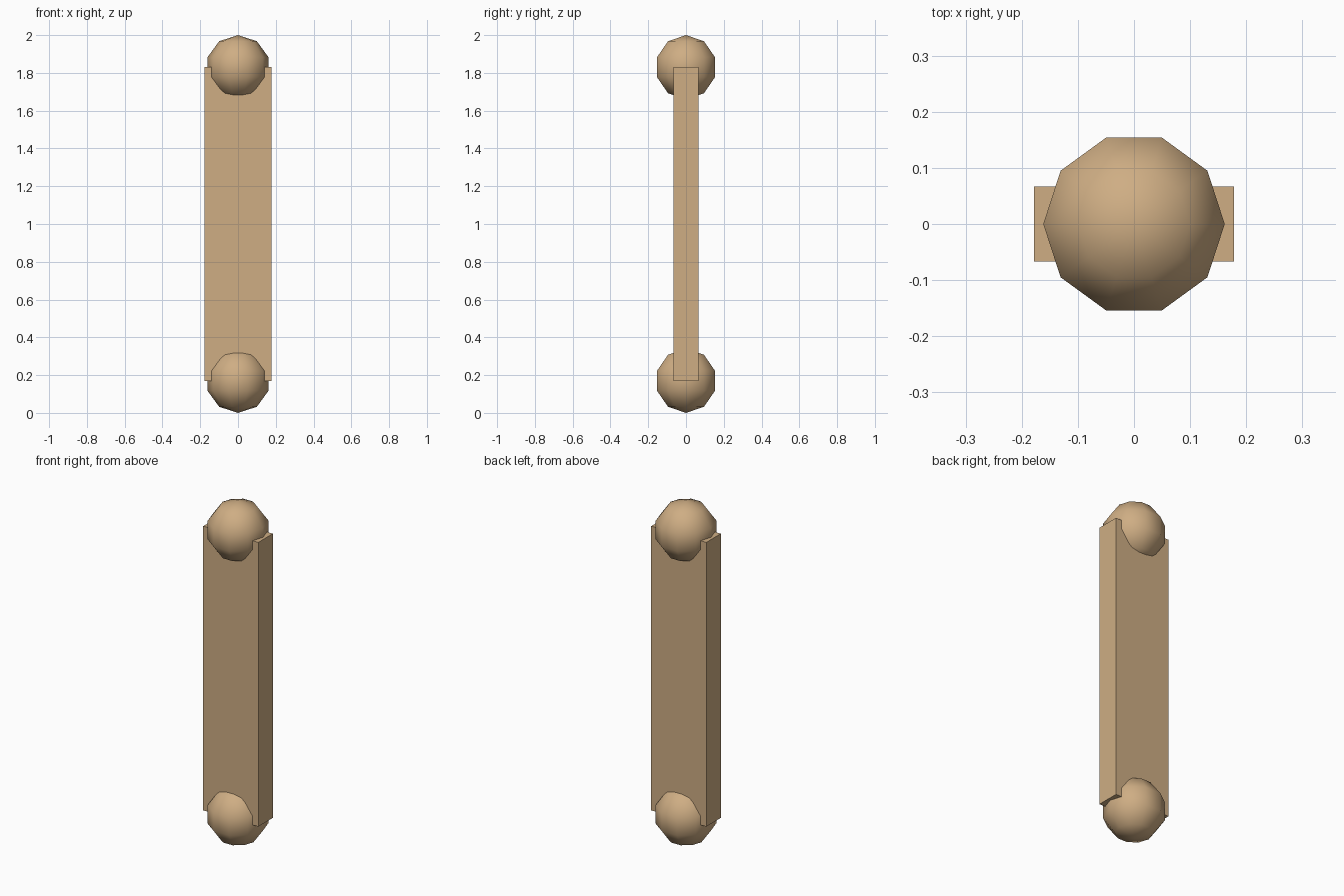
import bpy, bmesh, math
from mathutils import Matrix, Vector

if "Cube" in bpy.data.objects:
    bpy.data.objects.remove(bpy.data.objects["Cube"])

R = 0.17          # knob radius
LOW, HIGH = R, 2 - R

wood = bpy.data.materials.new("tan_wood")
wood.diffuse_color = (0.62, 0.42, 0.23, 1)
wood.use_nodes = True
wood.node_tree.nodes["Principled BSDF"].inputs["Base Color"].default_value = wood.diffuse_color


def finish(bm, name, smooth=False):
    bmesh.ops.recalc_face_normals(bm, faces=bm.faces)
    for f in bm.faces:
        f.smooth = smooth
    mesh = bpy.data.meshes.new(name)
    bm.to_mesh(mesh)
    bm.free()
    mesh.materials.append(wood)
    obj = bpy.data.objects.new(name, mesh)
    bpy.context.collection.objects.link(obj)
    return obj


# Round knob: half-circle profile lathed into 10 sides and 5 rings
def knob(name, z):
    bm = bmesh.new()
    prof = [bm.verts.new((R * math.sin(math.pi * i / 5), 0, R * math.cos(math.pi * i / 5)))
            for i in range(6)]
    edges = [bm.edges.new(pair) for pair in zip(prof, prof[1:])]
    bmesh.ops.spin(bm, geom=prof + edges, cent=(0, 0, 0), axis=(0, 0, 1),
                   angle=2 * math.pi, steps=10)
    bmesh.ops.remove_doubles(bm, verts=bm.verts, dist=0.001)
    finish(bm, name, True).location.z = z


knob("bottom_knob", LOW)
knob("top_knob", HIGH)

# Flat plank between the knob centres
bm = bmesh.new()
bmesh.ops.create_cube(bm, size=1)
bmesh.ops.scale(bm, vec=Vector((0.356, 0.134, HIGH - LOW)), verts=bm.verts)
finish(bm, "plank").location.z = 1
